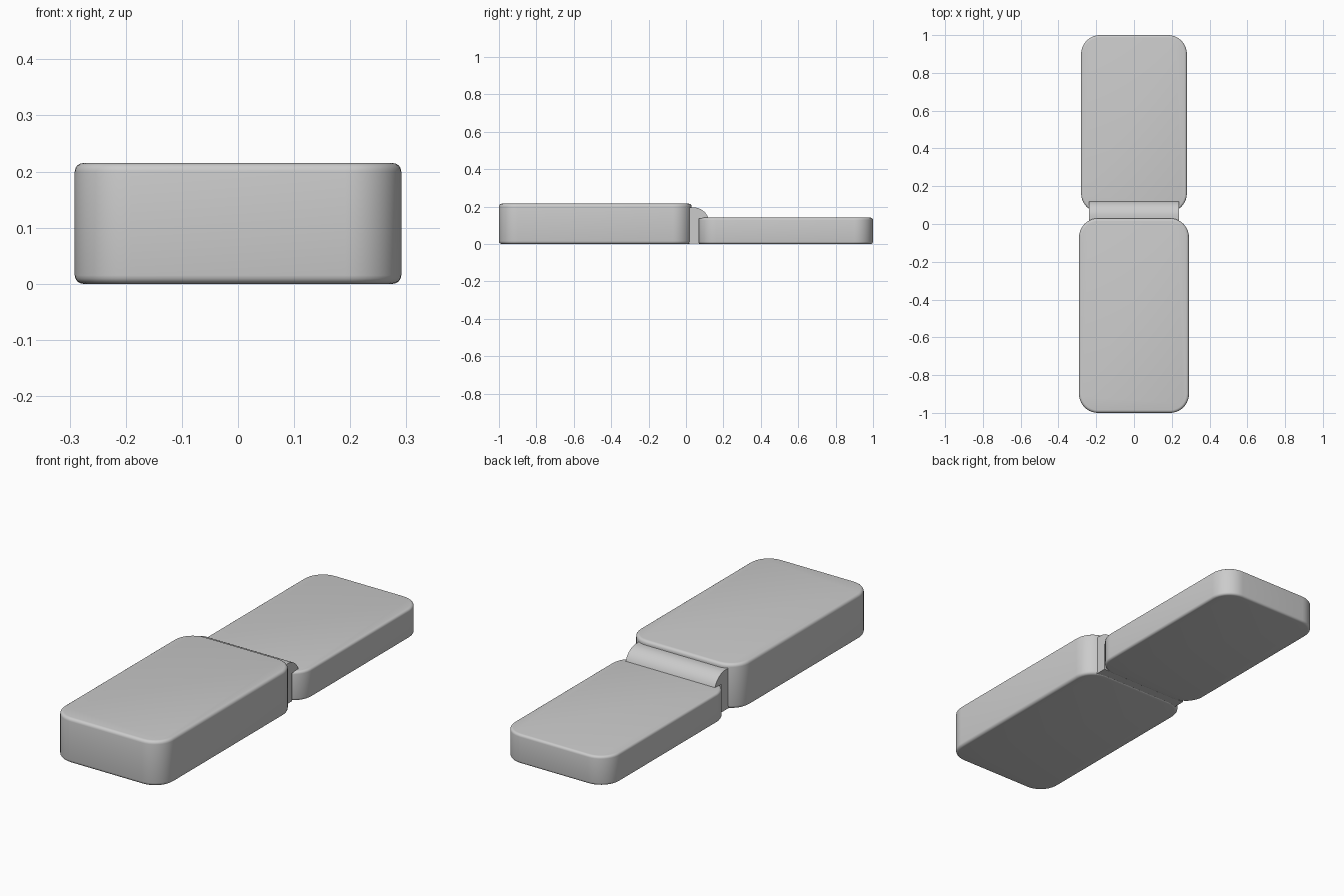
import bpy, bmesh, math

if "Cube" in bpy.data.objects:
    bpy.data.objects.remove(bpy.data.objects["Cube"])

grey = bpy.data.materials.new("plain grey")
grey.diffuse_color = (0.6, 0.6, 0.6, 1)
grey.use_nodes = True
grey.node_tree.nodes["Principled BSDF"].inputs["Base Color"].default_value = grey.diffuse_color


def finish(name, bm, angle):
    bmesh.ops.recalc_face_normals(bm, faces=bm.faces)
    me = bpy.data.meshes.new(name)
    bm.to_mesh(me)
    bm.free()
    me.materials.append(grey)
    ob = bpy.data.objects.new(name, me)
    bpy.context.collection.objects.link(ob)
    bpy.ops.object.select_all(action='DESELECT')
    ob.select_set(True)
    bpy.context.view_layer.objects.active = ob
    bpy.ops.object.shade_smooth_by_angle(angle=math.radians(angle))
    return ob


def rounded_slab(name, half_x, y0, y1, height, corner, edge):
    """Box with large rounded plan corners and small rounded rims."""
    bm = bmesh.new()
    bmesh.ops.create_cube(bm, size=1)
    for v in bm.verts:
        v.co = (v.co.x * 2 * half_x, (y0 + y1) / 2 + v.co.y * (y1 - y0),
                (v.co.z + 0.5) * height)
    upright = [e for e in bm.edges
               if abs(e.verts[0].co.z - e.verts[1].co.z) > height / 2]
    bmesh.ops.bevel(bm, geom=upright, offset=corner, segments=10,
                    profile=0.5, affect='EDGES')
    rims = [e for e in bm.edges
            if abs(e.verts[0].co.z - e.verts[1].co.z) < 1e-5]
    bmesh.ops.bevel(bm, geom=rims, offset=edge, segments=4,
                    profile=0.5, affect='EDGES')
    return finish(name, bm, 35)


# Deep case at the front, shallow lid folded open at the back
rounded_slab("case_body", 0.291, -1.0, 0.03, 0.215, 0.1, 0.015)
rounded_slab("open_lid", 0.28, 0.062, 1.0, 0.14, 0.1, 0.012)

# Hinge: upright web with a curved lip resting on the lid
profile = [(0.0, 0.003), (0.07, 0.003), (0.07, 0.137), (0.122, 0.137)]
for i in range(13):
    a = math.radians(15 + 75 * i / 12)
    profile.append((0.04 + 0.083 * math.cos(a), 0.114 + 0.081 * math.sin(a)))
profile.append((0.0, 0.195))
bm = bmesh.new()
base = bm.faces.new([bm.verts.new((-0.237, y, z)) for y, z in profile])
out = bmesh.ops.extrude_face_region(bm, geom=[base])
bmesh.ops.translate(bm, vec=(0.474, 0, 0),
                    verts=[g for g in out["geom"] if isinstance(g, bmesh.types.BMVert)])
finish("hinge", bm, 30)
